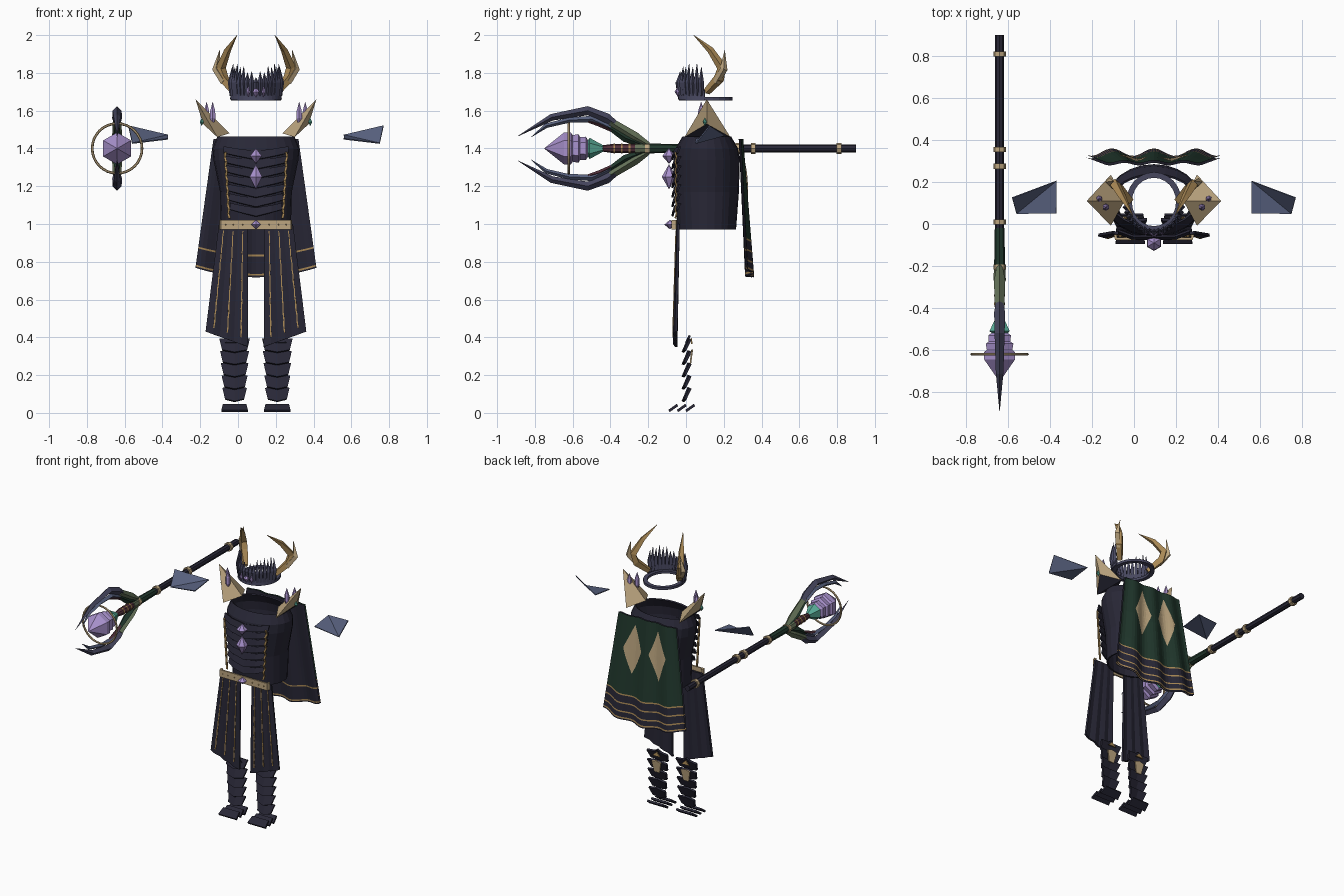
import bpy, bmesh, math
from mathutils import Vector

if "Cube" in bpy.data.objects:
    bpy.data.objects.remove(bpy.data.objects["Cube"])

CX = 0.095  # centre line of the costume
SIDES = ((1, "left"), (-1, "right"))


def material(name, code):
    rgb = [int(code[i:i + 2], 16) / 255 for i in (0, 2, 4)]
    col = [c / 12.92 if c < 0.04 else ((c + 0.055) / 1.055) ** 2.4 for c in rgb] + [1]
    m = bpy.data.materials.new(name)
    m.use_nodes = True
    m.diffuse_color = col
    m.node_tree.nodes["Principled BSDF"].inputs["Base Color"].default_value = col
    return m


navy = material("navy cloth", "282736")
slate = material("slate blue", "596280")
gold = material("pale gold", "bda680")
bronze = material("bronze gold", "ab8a56")
purple = material("purple crystal", "a891cc")
teal = material("teal crystal", "58aa96")
green = material("dark green", "21382d")
olive = material("olive green", "66745a")
violet = material("dark slate violet", "47475f")
maroon = material("maroon", "51303a")


def mesh(name, verts, faces, *mats, rule=None, thick=0):
    bm = bmesh.new()
    vs = [bm.verts.new(v) for v in verts]
    for i, f in enumerate(faces):
        face = bm.faces.new([vs[k] for k in f])
        face.material_index = rule(i) if rule else 0
    bmesh.ops.recalc_face_normals(bm, faces=bm.faces)
    me = bpy.data.meshes.new(name)
    bm.to_mesh(me)
    bm.free()
    for m in mats:
        me.materials.append(m)
    ob = bpy.data.objects.new(name, me)
    bpy.context.collection.objects.link(ob)
    if thick:
        mod = ob.modifiers.new("thickness", "SOLIDIFY")
        mod.thickness = thick
        mod.offset = 0


def grid(name, rows, *mats, rule=None, thick=0, wrap=False):
    """Skin a list of equally long point rows."""
    n = len(rows[0])
    m = n if wrap else n - 1
    faces = [(r * n + c, r * n + (c + 1) % n, (r + 1) * n + (c + 1) % n, (r + 1) * n + c)
             for r in range(len(rows) - 1) for c in range(m)]
    mesh(name, [p for r in rows for p in r], faces, *mats, thick=thick,
         rule=(lambda i: rule(i // m)) if rule else None)


def tube(name, pts, radii, mat, sides=4):
    """Tapered faceted rod along a path."""
    pts = [Vector(p) for p in pts]
    verts, n = [], len(pts)
    for i, (p, r) in enumerate(zip(pts, radii)):
        t = (pts[min(i + 1, n - 1)] - pts[max(i - 1, 0)]).normalized()
        a = t.cross(Vector((1, 0, 0))).normalized()
        b = t.cross(a)
        for k in range(sides):
            w = math.tau * k / sides
            verts.append(p + max(r, 0.001) * (a * math.cos(w) + b * math.sin(w)))
    faces = [(i * sides + k, i * sides + (k + 1) % sides, (i + 1) * sides + (k + 1) % sides, (i + 1) * sides + k)
             for i in range(n - 1) for k in range(sides)]
    faces += [range(sides), range((n - 1) * sides, n * sides)]
    mesh(name, verts, faces, mat)


def gem(name, x, y, z, r, h, mat=purple):
    tube(name, [(x, y, z - h), (x, y, z), (x, y, z + h)], (0, r, 0), mat, 6)


def oval(z, rx, ry, cy, n=24):
    return [(CX + rx * math.cos(math.tau * k / n), cy + ry * math.sin(math.tau * k / n), z) for k in range(n)]


# Torso shell with open neck
grid("torso", [oval(z, rx, ry, 0.11) for z, rx, ry in
     ((0.97, 0.18, 0.15), (1.17, 0.185, 0.165), (1.34, 0.22, 0.17), (1.40, 0.225, 0.16), (1.46, 0.2, 0.125))],
     navy, thick=0.01, wrap=True)

# Chest slats, trims and gems
for s, side in SIDES:
    for i in range(7):
        z, w = 1.04 + i * 0.05, 0.135 + i * 0.006
        grid(f"{side}_chest_slat_{i}",
             [[(CX, -0.072, z), (CX + s * w * 0.6, -0.07, z + 0.02), (CX + s * w, -0.045, z + 0.035)],
              [(CX, -0.058, z + 0.045), (CX + s * w * 0.6, -0.056, z + 0.058), (CX + s * w, -0.03, z + 0.07)]],
             navy, thick=0.01)
    rows = []
    for i in range(15):
        x = CX + s * (0.14 + i * 0.0015 + 0.005 * (i % 2))
        y, z = -0.058 + 0.008 * (i % 2), 1.03 + i * 0.025
        rows.append([(x - 0.006, y, z), (x + 0.006, y, z)])
    grid(f"{side}_chest_trim", rows, bronze, thick=0.008)
gem("upper_chest_gem", CX, -0.09, 1.36, 0.036, 0.04)
gem("lower_chest_gem", CX, -0.09, 1.25, 0.038, 0.065)

# Belt
grid("belt", [[(CX + x, y, z) for x, y in ((-0.185, -0.05), (-0.18, -0.07), (0.18, -0.07), (0.185, -0.05))]
     for z in (0.972, 1.022)], gold, thick=0.014)
gem("belt_gem", CX, -0.085, 0.997, 0.03, 0.024)
for i, x in enumerate((0.07, 0.12, 0.16)):
    for s, side in SIDES:
        gem(f"{side}_belt_stud_{i}", CX + s * x, -0.076, 0.997, 0.004, 0.004, bronze)


# Front skirt panels with gold piping
def skirt(s, t, v, fwd=0.0):
    top, low = 0.195 - 0.15 * t, 0.265 - 0.222 * t
    z = 1.0 + v * (0.43 - 0.08 * t - 1.0)
    fold = 0.005 * math.cos(t * math.tau * 3) * (0.4 + 0.6 * v)
    return (CX + s * (top + (low - top) * v), -0.042 - 0.015 * v + fold - fwd, z)


for s, side in SIDES:
    grid(f"{side}_skirt_panel", [[skirt(s, t / 12, v / 4) for t in range(13)] for v in range(5)], navy, thick=0.014)
    for i, t in enumerate((0.17, 0.5, 0.83)):
        grid(f"{side}_skirt_piping_{i}",
             [[skirt(s, t + d + 0.012 * (v % 2), v / 17, 0.009) for d in (-0.015, 0.015)] for v in range(1, 17)], bronze,
             thick=0.004)


# Cape: green outside, navy lining, gold hem lines and diamonds
def cape(u, z, off=0.0):
    f = (1.45 - z) / 0.68
    y = 0.285 + 0.045 * f + (0.006 + 0.012 * f) * math.cos(u * math.pi * 3.2)
    return (CX + u * (0.225 + 0.095 * f), y + off, z - 0.05 * f * (1 - u * u))


levels = (1.45, 1.2, 1.0, 0.935, 0.926, 0.88, 0.871, 0.825, 0.816, 0.785, 0.776, 0.768)
hem = {3: 1, 4: 2, 5: 1, 6: 2, 7: 1, 8: 2, 9: 1, 10: 2}
for name, off, mat in (("cape_outside", 0.012, green), ("cape_lining", 0.0, navy)):
    grid(name, [[cape(u / 14, z, off) for u in range(-14, 15)] for z in levels], mat, bronze, navy,
         rule=lambda r, m=mat: hem.get(r, 0) if m is green or r in (5, 9) else 0)
for s, side in SIDES:
    grid(f"{side}_cape_diamond",
         [[cape(s * 0.38 + 0.27 * (1 - abs(v) / 6 + 0.001) * k / 4, 1.24 + v * 0.027, 0.018) for k in range(-4, 5)]
          for v in range(-6, 7)], gold)

# Shin plates, calf ornaments and foot slats
for s, side in SIDES:
    lx = CX + s * 0.113
    for i in range(5):
        z, w = 0.06 + i * 0.065, 0.05 + 0.004 * i
        grid(f"{side}_shin_plate_{i}",
             [[(lx - w, -0.005, z + 0.012), (lx, -0.017, z), (lx + w, -0.005, z + 0.012)],
              [(lx - w - 0.014, 0.023, z + 0.07), (lx, 0.015, z + 0.075), (lx + w + 0.014, 0.023, z + 0.07)]],
             navy, thick=0.014)
    mesh(f"{side}_knee_point", [(lx - 0.05, 0.0, 0.37), (lx + 0.05, 0.0, 0.37), (lx, 0.02, 0.41)],
         [(0, 1, 2)], navy, thick=0.012)
    mesh(f"{side}_calf_ornament", [(lx - 0.02, 0.022, 0.25), (lx + 0.02, 0.022, 0.25), (lx + 0.036, 0.032, 0.325),
         (lx, 0.032, 0.335), (lx - 0.036, 0.032, 0.325)], [range(5)], gold, thick=0.008)
    mesh(f"{side}_knee_ornament", [(lx - 0.03, 0.03, 0.365), (lx + 0.03, 0.03, 0.365), (lx, 0.028, 0.395)],
         [(0, 1, 2)], bronze, thick=0.008)
    for i, y in enumerate((-0.09, -0.045, 0.0)):
        grid(f"{side}_foot_slat_{i}", [[(lx - 0.07, y, 0.01), (lx + 0.07, y, 0.01)],
             [(lx - 0.062, y + 0.045, 0.042), (lx + 0.062, y + 0.045, 0.042)]], navy, thick=0.014)

# Shoulder guards with crystals, and floating shards
for s, side in SIDES:
    pts = [(0.32, 0.11, 1.66), (0.205, -0.008, 1.46), (0.28, 0.11, 1.53), (0.205, 0.235, 1.46), (0.14, 0.11, 1.48)]
    mesh(f"{side}_shoulder_guard", [(CX + s * x, y, z) for x, y, z in pts],
         [(0, 1, 2), (0, 2, 3), (0, 4, 1), (0, 3, 4), (1, 4, 3), (1, 3, 2)], gold, navy, rule=lambda i: int(i > 3))
    for k in (-1, 1):
        x, y = CX + s * (0.245 + 0.016 * k), 0.1 + 0.02 * k
        tube(f"{side}_shoulder_crystal_{k + 2}", [(x, y, 1.53), (x, y, 1.56), (x, y, 1.6), (x, y, 1.645)],
             (0.006, 0.017, 0.015, 0), purple, 6)
    gem(f"{side}_shoulder_gem", CX + s * 0.287, 0.1, 1.54, 0.012, 0.02, teal)
    shard = [(0.465, 0.205, 1.47), (0.465, 0.05, 1.45), (0.655, 0.05, 1.427), (0.675, 0.125, 1.52)]
    mesh(f"{side}_floating_shard", [(CX + s * x, y, z) for x, y, z in shard], [(0, 1, 2), (0, 2, 3)], slate, thick=0.006)

# Crown ring, front band, spikes and horns
grid("crown_ring", [oval(z, rx, rx + 0.01, 0.105) for z, rx in
     ((1.655, 0.132), (1.672, 0.132), (1.672, 0.105), (1.655, 0.105), (1.655, 0.132))], violet, wrap=True)


def crown(a, r, z):
    return (CX + r * math.sin(a), 0.105 - (r + 0.01) * math.cos(a), z)


grid("crown_band", [[crown(k * 0.17, r, z) for k in range(-9, 10)] for r, z in ((0.132, 1.66), (0.128, 1.71))],
     violet, thick=0.01)
for i in range(-8, 9):
    a = i * 0.175
    tip = 1.775 + 0.055 * min(1, abs(i) / 4) + 0.018 * (i % 2)
    tube(f"crown_spike_{i + 9}", [crown(a, 0.128, 1.68), crown(a, 0.136, 1.75), crown(a, 0.128, tip)],
         (0.013, 0.015, 0), violet)
for x, r in ((0, 0.02), (-0.04, 0.01), (0.04, 0.01)):
    gem("crown_gem", CX + x, -0.045 + r * 0.2, 1.70, r, 0.028)
for s, side in SIDES:
    for name, path, radii, mat in (
            ("horn", [(0.115, 0.11, 1.7), (0.172, 0.175, 1.77), (0.185, 0.19, 1.83), (0.15, 0.13, 1.92),
                      (0.1, 0.04, 2.0)], (0.02, 0.028, 0.026, 0.018, 0), bronze),
            ("horn_prong", [(0.17, 0.16, 1.75), (0.212, 0.2, 1.82), (0.192, 0.205, 1.92)], (0.018, 0.02, 0), gold)):
        tube(f"{side}_{name}", [(CX + s * x, y, z) for x, y, z in path], radii, mat)

# Staff lying front to back
SX, SZ = -0.64, 1.4


def rod(name, profile, mat, sides=8):
    tube(name, [(SX, y, SZ) for y, r in profile], [r for y, r in profile], mat, sides)


rod("staff_shaft", ((-0.03, 0.021), (0.9, 0.021)), navy)
rod("staff_grip", ((-0.2, 0.026), (-0.02, 0.023)), green)
rod("staff_neck", ((-0.27, 0.03), (-0.2, 0.026)), olive)
rod("staff_core", ((-0.46, 0.014), (-0.39, 0.024), (-0.26, 0.024)), maroon)
for i, y in enumerate((0.81, 0.355, 0.275, 0.01, -0.205)):
    rod(f"staff_collar_{i}", ((y - 0.012, 0.03), (y + 0.012, 0.03)), gold)
for i, y in enumerate((-0.3, -0.34, -0.38)):
    rod(f"staff_core_band_{i}", ((y - 0.005, 0.026), (y + 0.005, 0.026)), bronze)
rod("staff_crystal", ((-0.75, 0), (-0.645, 0.085), (-0.61, 0.085), (-0.6, 0.07), (-0.57, 0.076), (-0.56, 0.06),
                      (-0.53, 0.062), (-0.52, 0.045)), purple, 6)
rod("staff_teal_crystal", ((-0.525, 0.035), (-0.51, 0.056), (-0.41, 0)), teal, 6)
bpy.ops.mesh.primitive_torus_add(location=(SX, -0.62, SZ), rotation=(math.pi / 2, 0, 0), major_radius=0.132,
                                 minor_radius=0.007, major_segments=32, minor_segments=6)
bpy.context.object.name = "staff_ring"
bpy.context.object.data.materials.append(gold)
for s, side in ((1, "upper"), (-1, "lower")):
    for name, path, radii, mat in (
            ("arm", [(-0.2, 0.02), (-0.27, 0.06), (-0.4, 0.14)], (0.014, 0.027, 0.022), olive),
            ("inner_arm", [(-0.23, 0.02), (-0.32, 0.055), (-0.42, 0.12)], (0.014, 0.022, 0.012), green),
            ("claw", [(-0.36, 0.12), (-0.42, 0.16), (-0.52, 0.2), (-0.71, 0.165), (-0.89, 0.065)],
             (0.015, 0.026, 0.024, 0.018, 0), violet),
            ("inner_claw", [(-0.4, 0.11), (-0.5, 0.155), (-0.62, 0.15), (-0.74, 0.12), (-0.82, 0.06)],
             (0.012, 0.018, 0.014, 0.012, 0), slate),
            ("claw_lining", [(-0.36, 0.08), (-0.46, 0.13), (-0.58, 0.16)], (0.008, 0.014, 0), maroon)):
        tube(f"{side}_staff_{name}", [(SX, y, SZ + s * z) for y, z in path], radii, mat)
